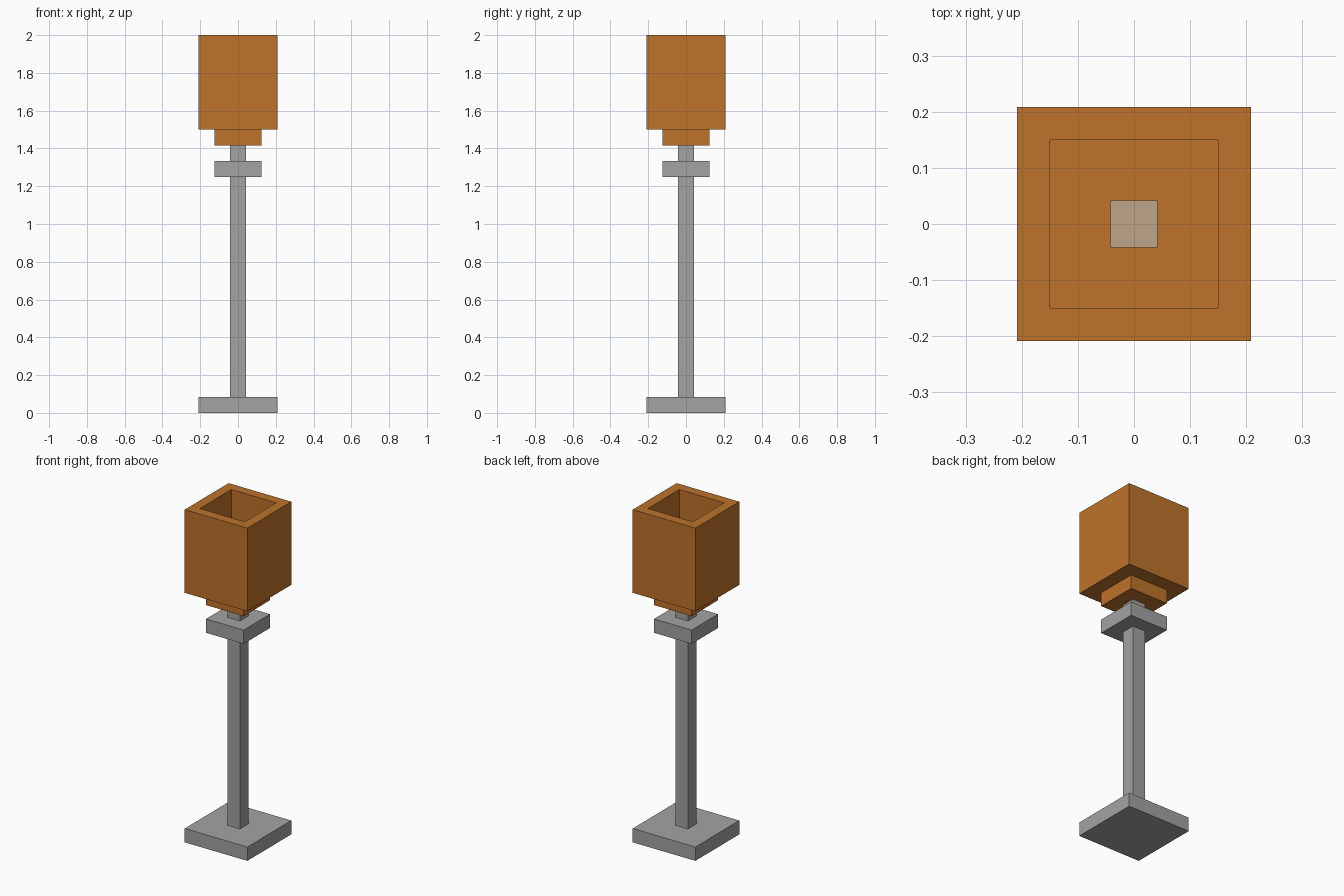
import bpy
import bmesh

U = 1 / 12  # module that every part is sized by

default = bpy.data.objects.get("Cube")
if default:
    bpy.data.objects.remove(default, do_unlink=True)


def material(name, rgb):
    mat = bpy.data.materials.new(name)
    mat.use_nodes = True
    colour = (*rgb, 1)
    mat.diffuse_color = colour
    mat.node_tree.nodes["Principled BSDF"].inputs["Base Color"].default_value = colour
    return mat


def block(name, width, bottom, top, mat, wall=0, depth=0):
    """Square block between two heights, optionally hollowed from above."""
    bm = bmesh.new()
    bmesh.ops.create_cube(bm, size=1)
    for v in bm.verts:
        v.co.x *= width * U
        v.co.y *= width * U
        v.co.z = (top if v.co.z > 0 else bottom) * U
    if wall:
        lid = max(bm.faces, key=lambda f: f.calc_center_median().z)
        bmesh.ops.inset_region(bm, faces=[lid], thickness=wall * U)
        hole = bmesh.ops.extrude_discrete_faces(bm, faces=[lid])["faces"][0]
        for v in hole.verts:
            v.co.z -= depth * U
    mesh = bpy.data.meshes.new(name)
    bm.to_mesh(mesh)
    bm.free()
    mesh.materials.append(mat)
    obj = bpy.data.objects.new(name, mesh)
    bpy.context.collection.objects.link(obj)
    return obj


grey = material("grey_metal", (0.366, 0.366, 0.366))
orange = material("orange_copper", (0.515, 0.171, 0.024))
tan = material("pale_tan", (0.521, 0.376, 0.246))

# Stand
block("base_plate", 5, 0, 1, grey)
block("pole", 1, 1, 15, grey)
block("collar", 3, 15, 16, grey)
block("neck", 1, 16, 17, grey)

# Hollow head on its foot, with the stub inside
block("head_foot", 3, 17, 17.99, orange)
block("head_box", 5, 18, 24, orange, wall=1, depth=5.98)
block("inner_stub", 1, 18, 19, tan)
